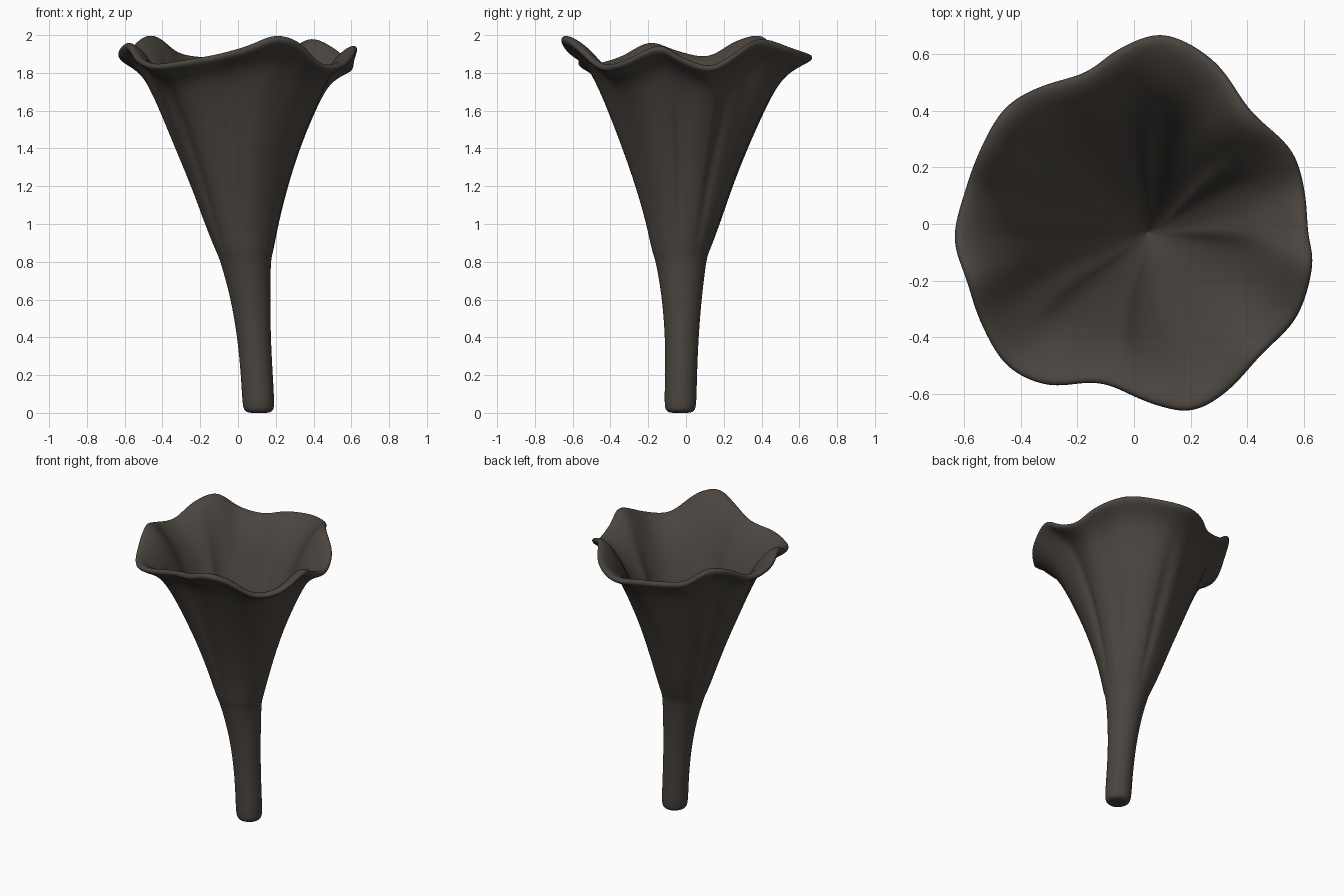
import bpy, bmesh, math
from mathutils import Vector

SEG = 72
RIM_R, RIM_Z = 0.61, 1.905

# Wavy rim of the trumpet, anticlockwise from +x
RIM = [(0.615, -0.03, 1.89), (0.60, 0.13, 1.84), (0.55, 0.27, 1.91), (0.41, 0.40, 1.985),
       (0.29, 0.57, 1.935), (0.11, 0.67, 1.90), (-0.05, 0.62, 1.90), (-0.17, 0.535, 1.885),
       (-0.33, 0.485, 1.91), (-0.455, 0.41, 2.0), (-0.54, 0.27, 1.97), (-0.595, 0.12, 1.89),
       (-0.635, -0.05, 1.92), (-0.59, -0.20, 1.965), (-0.54, -0.35, 1.89), (-0.45, -0.50, 1.85),
       (-0.30, -0.57, 1.87), (-0.12, -0.56, 1.90), (0.05, -0.63, 1.945), (0.20, -0.66, 2.0),
       (0.33, -0.59, 1.965), (0.45, -0.46, 1.85), (0.575, -0.33, 1.87), (0.63, -0.15, 1.95)]

# Levels: height, centre x, centre y, radius - up the outside, over the lip, down the inside
OUTER = [(0.0, 0.11, -0.03, 0.055), (0.012, 0.11, -0.03, 0.078), (0.05, 0.108, -0.03, 0.085),
         (0.2, 0.10, -0.026, 0.084), (0.4, 0.085, -0.022, 0.088), (0.6, 0.067, -0.022, 0.104),
         (0.75, 0.047, -0.025, 0.125), (0.83, 0.037, -0.028, 0.140), (0.86, 0.035, -0.028, 0.154),
         (1.0, 0.02, -0.015, 0.195),
         (1.2, 0.01, -0.01, 0.256), (1.4, 0.0, -0.005, 0.328), (1.6, 0.0, 0.0, 0.406),
         (1.72, 0.0, 0.0, 0.458), (1.79, 0.0, 0.0, 0.50), (1.835, 0.0, 0.0, 0.555),
         (1.862, 0.0, 0.0, 0.602), (1.882, 0.0, 0.0, 0.615)]
INNER = [(1.903, 0.0, 0.0, 0.605), (1.903, 0.0, 0.0, 0.58), (1.875, 0.0, 0.0, 0.533),
         (1.80, 0.0, 0.0, 0.465), (1.70, 0.0, 0.0, 0.408), (1.6, 0.0, 0.0, 0.364),
         (1.4, 0.005, -0.005, 0.285), (1.2, 0.02, -0.012, 0.21), (1.0, 0.035, -0.02, 0.135),
         (0.88, 0.047, -0.028, 0.078), (0.77, 0.05, -0.03, 0.012)]

# Directions (degrees) of the lengthwise folds
FOLDS = [30, 82, 155, 222, 264, 355]


def rim_point(t):
    """Catmull-Rom curve round the closed rim, t from 0 to 1."""
    n = len(RIM)
    i, f = int(t * n), (t * n) % 1
    a, b, c, d = (Vector(RIM[(i + k) % n]) for k in (-1, 0, 1, 2))
    return 0.5 * (2 * b + (c - a) * f + (2 * a - 5 * b + 4 * c - d) * f ** 2
                  + (3 * b - a - 3 * c + d) * f ** 3)


def fold_depth(angle, u):
    """Narrow inward fold that fades out at the stem and at the lip."""
    total = 0
    for deg in FOLDS:
        d = (angle - math.radians(deg) + math.pi) % (2 * math.pi) - math.pi
        total += math.exp(-(d / 0.1) ** 2)
    return 0.07 * total * max(0, math.sin(math.pi * min(u, 1))) ** 0.7


def ring(bm, level, rim):
    z, cx, cy, r = level
    u = max(0.0, min(1.0, (z - 0.85) / 1.03))
    w = u ** 1.5
    verts = []
    for p in rim:
        flat = Vector((p.x, p.y))
        way = flat.normalized()
        shape = way.lerp(flat / RIM_R, w)
        shape *= 1 - fold_depth(math.atan2(p.y, p.x), u)
        verts.append(bm.verts.new((cx + r * shape.x, cy + r * shape.y,
                                   z + (p.z - RIM_Z) * u ** 4)))
    return verts


# Trumpet body: stem, flaring wall, rounded lip and hollow inside in one skin
bm = bmesh.new()
rim = [rim_point(i / SEG) for i in range(SEG)]
rings = [ring(bm, lv, rim) for lv in OUTER + INNER]
for a, b in zip(rings, rings[1:]):
    for i in range(SEG):
        j = (i + 1) % SEG
        bm.faces.new((a[i], a[j], b[j], b[i]))
# Close the stem foot and the bottom of the throat with fans
for loop, co in ((rings[0], (0.11, -0.03, 0.0)), (rings[-1], (0.05, -0.03, 0.76))):
    tip = bm.verts.new(co)
    for i in range(SEG):
        bm.faces.new((loop[i], loop[(i + 1) % SEG], tip))
bmesh.ops.recalc_face_normals(bm, faces=bm.faces)
for f in bm.faces:
    f.smooth = True
mesh = bpy.data.meshes.new("trumpet_mushroom")
bm.to_mesh(mesh)
bm.free()

body = bpy.data.objects.new("trumpet_mushroom", mesh)
bpy.context.collection.objects.link(body)
sub = body.modifiers.new("smooth", "SUBSURF")
sub.levels = sub.render_levels = 2

# Dark grey-brown skin
skin = bpy.data.materials.new("dark grey brown")
skin.diffuse_color = (0.068, 0.058, 0.049, 1)
mesh.materials.append(skin)
